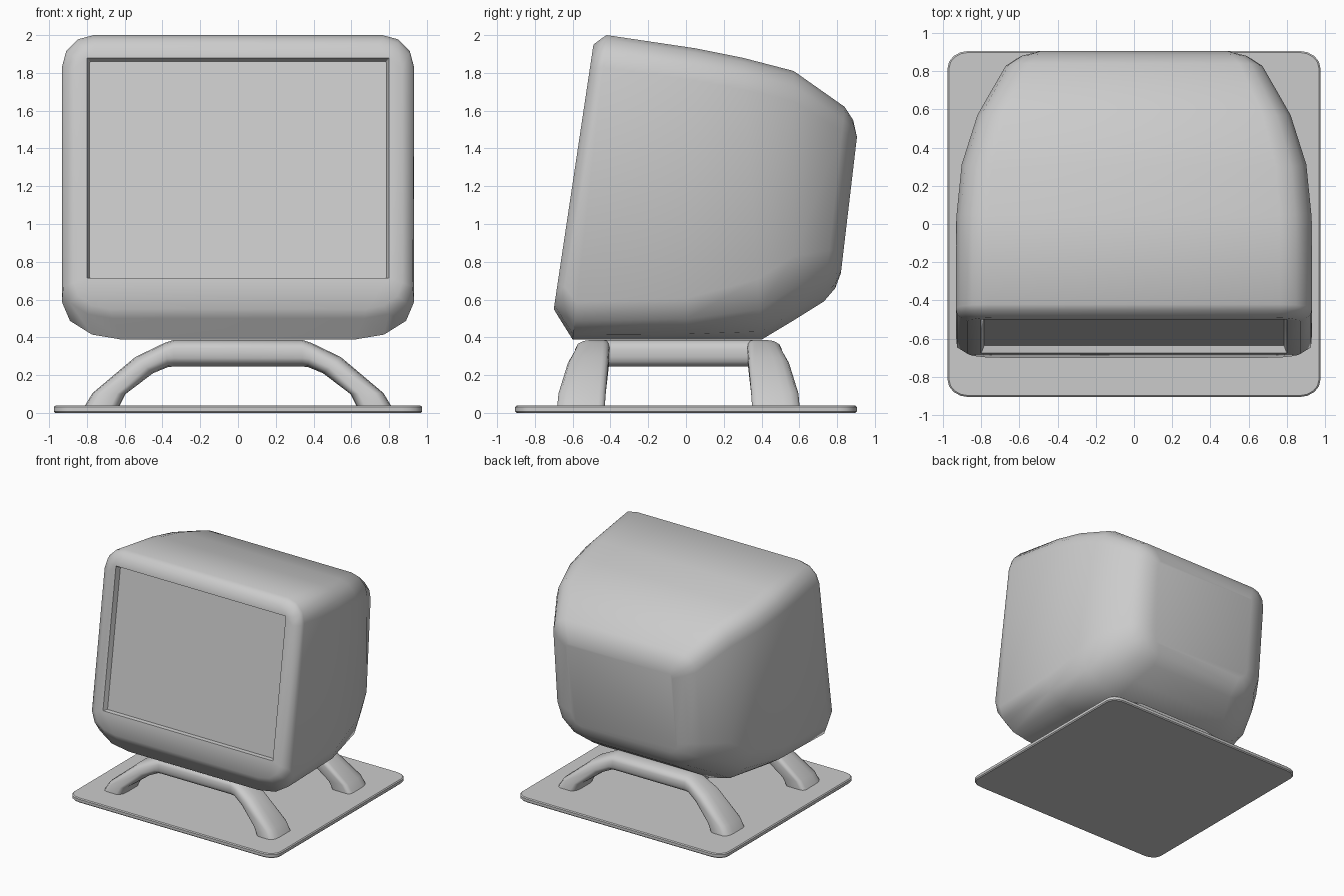
import bpy, bmesh, math
from mathutils import Vector as V

if "Cube" in bpy.data.objects:
    bpy.data.objects.remove(bpy.data.objects["Cube"])


def rounded_section(o, u, v, low, high, seg=3):
    """Rounded rectangle about o with half-axes u, v; low/high = (ru, rv) corner radii."""
    o, u, v = V(o), V(u), V(v)
    a, b, un, vn = u.length, v.length, u.normalized(), v.normalized()
    pts = []
    for su, sv, (ru, rv), start in ((1, 1, high, 0), (-1, 1, high, 90),
                                    (-1, -1, low, 180), (1, -1, low, 270)):
        for i in range(seg + 1):
            t = math.radians(start + 90 * i / seg)
            pts.append(o + un * (su * (a - ru) + ru * math.cos(t))
                       + vn * (sv * (b - rv) + rv * math.sin(t)))
    return pts


def loft(name, sections, cap_start=True, cap_end=True, angle=40):
    bm = bmesh.new()
    rings = [[bm.verts.new(p) for p in s] for s in sections]
    n = len(rings[0])
    for r, q in zip(rings, rings[1:]):
        for i in range(n):
            j = (i + 1) % n
            bm.faces.new((r[i], r[j], q[j], q[i]))
    if cap_start:
        bm.faces.new(rings[0])
    if cap_end:
        bm.faces.new(rings[-1])
    bmesh.ops.recalc_face_normals(bm, faces=bm.faces)
    me = bpy.data.meshes.new(name)
    bm.to_mesh(me)
    bm.free()
    ob = bpy.data.objects.new(name, me)
    bpy.context.collection.objects.link(ob)
    bpy.ops.object.select_all(action='DESELECT')
    ob.select_set(True)
    bpy.context.view_layer.objects.active = ob
    bpy.ops.object.shade_smooth_by_angle(angle=math.radians(angle))
    return ob


def mirror(ob, x, y):
    m = ob.modifiers.new("mirror", 'MIRROR')
    m.use_axis = (x, y, False)


def shell_section(yb, zb, yt, zt, wb, wt, low, high):
    """Tilted section whose half width runs from wb at the bottom to wt at the top."""
    pts = rounded_section((0, (yb + yt) / 2, (zb + zt) / 2), (1, 0, 0),
                          (0, (yt - yb) / 2, (zt - zb) / 2), low, high)
    for p in pts:
        p.x *= wb + (wt - wb) * (p.z - zb) / (zt - zb)
    return pts


# Monitor housing: recessed screen, front frame, then shell tapering to the back
# (bottom y, z, top y, z, bottom and top half widths, bottom radii, top radii)
shell = [
    (-.635, .714, -.462, 1.859, .785, .785, (.004, .004), (.004, .004)),
    (-.675, .714, -.500, 1.880, .80, .80, (.006, .006), (.006, .006)),
    (-.70, .55, -.49, 1.95, .87, .87, (.22, .14), (.15, .13)),
    (-.67, .50, -.45, 1.98, .925, .925, (.28, .17), (.17, .16)),
    (-.60, .388, -.42, 2.0, .932, .932, (.34, .20), (.18, .17)),
    (0, .388, .05, 1.93, .93, .928, (.36, .22), (.18, .17)),
    (.40, .388, .30, 1.88, .87, .905, (.42, .32), (.18, .17)),
    (.57, .49, .57, 1.81, .81, .82, (.42, .34), (.18, .16)),
    (.73, .59, .84, 1.62, .685, .67, (.42, .27), (.18, .13)),
    (.79, .66, .885, 1.55, .60, .595, (.33, .20), (.15, .09)),
    (.82, .74, .905, 1.46, .50, .50, (.16, .10), (.06, .04)),
]
loft("monitor_housing", [shell_section(*s) for s in shell], angle=45)

# Stand: one quarter of the splayed arches, mirrored to four legs
# (outer x, z, inner x, z, front y, rear y)
leg = [
    (0, .387, 0, .245, -.545, -.365),
    (.34, .387, .34, .245, -.545, -.365),
    (.39, .37, .37, .243, -.55, -.365),
    (.545, .295, .45, .21, -.585, -.37),
    (.77, .105, .595, .10, -.635, -.385),
    (.815, .03, .63, .03, -.642, -.39),
]
legs = loft("stand_legs", [
    rounded_section(((xo + xi) / 2, (y0 + y1) / 2, (zo + zi) / 2),
                    ((xo - xi) / 2, 0, (zo - zi) / 2), (0, (y1 - y0) / 2, 0),
                    (.045, .085), (.035, .035))
    for xo, zo, xi, zi, y0, y1 in leg], cap_start=False)
legs.location.y = -.04
mirror(legs, True, True)

# Rails joining front and rear arches
rail = loft("stand_rail", [
    rounded_section((.28, y, .316), (.08, 0, 0), (0, 0, .07), (.05, .05), (.05, .05))
    for y in (-.45, .45)])
rail.location.y = -.04
mirror(rail, True, False)

# Base plate with a fine edge chamfer
loft("base_plate", [
    rounded_section((0, 0, z), (.975 - d, 0, 0), (0, .905 - d, 0),
                    (.11 - d, .09 - d), (.11 - d, .09 - d), 4)
    for z, d in ((0, .008), (.008, 0), (.031, 0), (.038, .008))])
